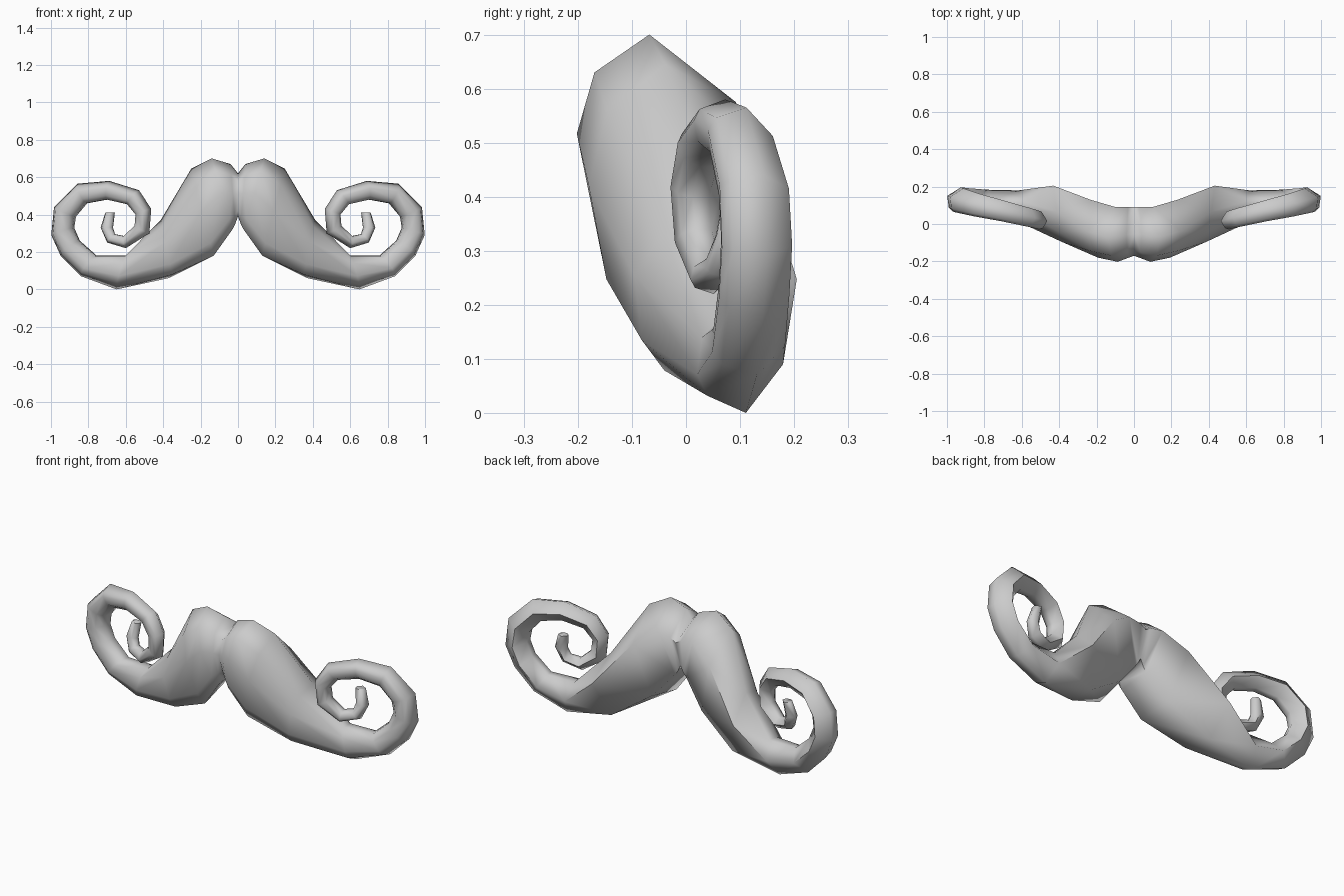
import bpy, bmesh, math
from mathutils import Vector

if "Cube" in bpy.data.objects:
    bpy.data.objects.remove(bpy.data.objects["Cube"])

# Stations along one half: outer x, z / inner x, z / centre y / depth radius / curl share
STATIONS = [
    (0.00, 0.39, 0.00, 0.62, -0.04, 0.13, 0),
    (0.015, 0.35, 0.04, 0.67, -0.045, 0.135, 0),
    (0.03, 0.32, 0.14, 0.70, -0.055, 0.147, 0),
    (0.13, 0.18, 0.25, 0.645, -0.025, 0.155, 0),
    (0.35, 0.06, 0.41, 0.37, 0.055, 0.150, 0.4),
    (0.65, 0.00, 0.60, 0.18, 0.100, 0.080, 1),
    (0.84, 0.07, 0.76, 0.18, 0.115, 0.070, 1),
    (0.95, 0.18, 0.85, 0.26, 0.125, 0.068, 1),
    (1.00, 0.29, 0.88, 0.33, 0.13, 0.068, 1),
    (0.985, 0.44, 0.87, 0.39, 0.125, 0.067, 1),
    (0.86, 0.565, 0.81, 0.46, 0.10, 0.062, 1),
    (0.69, 0.58, 0.70, 0.48, 0.068, 0.055, 1),
    (0.53, 0.53, 0.59, 0.455, 0.035, 0.05, 1),
    (0.465, 0.43, 0.545, 0.40, 0.02, 0.048, 1),
    (0.475, 0.30, 0.55, 0.34, 0.025, 0.045, 1),
    (0.60, 0.22, 0.61, 0.285, 0.048, 0.04, 1),
    (0.70, 0.25, 0.66, 0.295, 0.07, 0.035, 1),
    (0.735, 0.33, 0.67, 0.33, 0.085, 0.03, 1),
    (0.71, 0.41, 0.66, 0.41, 0.095, 0.025, 1),
]
# Cross-section corners, flatter at the back, for the thick part and for the curl
BODY = (-30, 40, 110, 185, 231, 268, 308)
CURL = (-50, 6, 90, 162, 200, 238, 282)
SIDES = len(BODY)
SLOPE = 0.22                # how far the curl's plane turns back towards the outside
SKEW = {3: 0.15, 4: 0.3}    # back corners of the thick part lean outwards


def section(t):
    """Cross-section corners, stretched to fill -1..1 both ways."""
    rad = [math.radians(a + (b - a) * t) for a, b in zip(BODY, CURL)]
    cs, sn = [math.cos(a) for a in rad], [math.sin(a) for a in rad]

    def fill(v):
        return [x / max(v) if x > 0 else -x / min(v) for x in v]
    return list(zip(fill(cs), fill(sn)))


bm = bmesh.new()
rings = []
for i, (ox, oz, ix, iz, cy, depth, t) in enumerate(STATIONS):
    slope = SLOPE if i >= 6 else (0.1 if i == 5 else 0.0)
    centre = Vector(((ox + ix) / 2, cy, (oz + iz) / 2))
    across = Vector((ox - centre.x, slope * (ox - centre.x), oz - centre.z))
    back = Vector((-slope, 1, 0)).normalized() * depth
    ring = []
    for c, s in section(t):
        p = centre + across * c + back * s
        p.x += SKEW.get(i, 0) * depth * max(s, 0)
        ring.append(bm.verts.new(p))
    rings.append(ring)

# Skin between the rings, closed at the tip of the curl
for a, b in zip(rings, rings[1:]):
    for k in range(SIDES):
        n = (k + 1) % SIDES
        bm.faces.new((a[k], a[n], b[n], b[k]))
bm.faces.new(rings[-1])
bmesh.ops.recalc_face_normals(bm, faces=bm.faces)

mesh = bpy.data.meshes.new("moustache")
bm.to_mesh(mesh)
bm.free()
moustache = bpy.data.objects.new("moustache", mesh)
bpy.context.collection.objects.link(moustache)

# Second half
mirror = moustache.modifiers.new("mirror", 'MIRROR')
mirror.use_clip = True
mirror.merge_threshold = 0.002

grey = bpy.data.materials.new("plain grey")
grey.diffuse_color = (0.6, 0.6, 0.6, 1)
grey.use_nodes = True
grey.node_tree.nodes["Principled BSDF"].inputs["Base Color"].default_value = grey.diffuse_color
mesh.materials.append(grey)

bpy.context.view_layer.objects.active = moustache
moustache.select_set(True)
bpy.ops.object.shade_smooth_by_angle(angle=math.radians(75))
